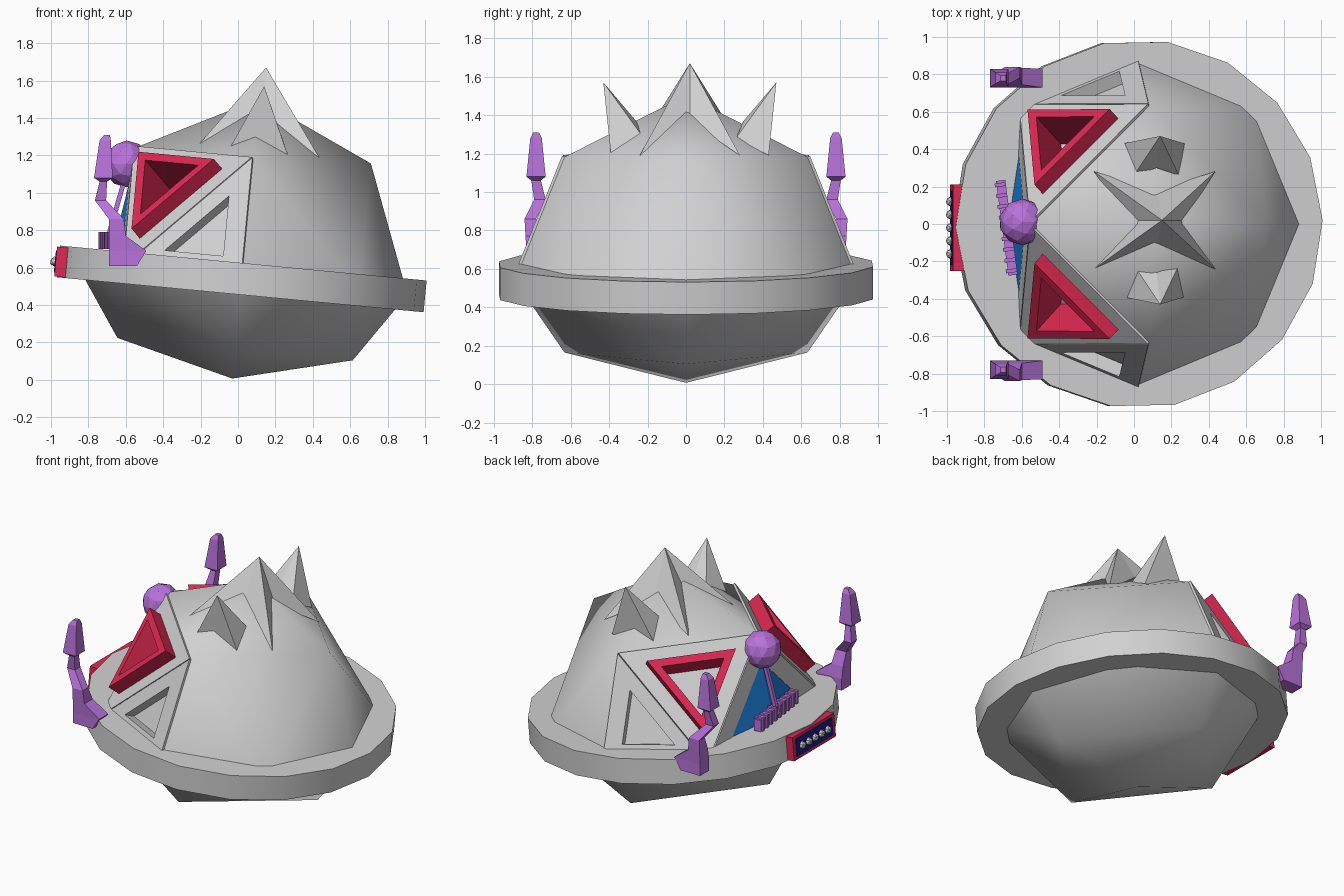
import bpy
import bmesh
from math import cos, sin, pi
from mathutils import Vector, Matrix

default_cube = bpy.data.objects.get("Cube")
if default_cube:
    bpy.data.objects.remove(default_cube, do_unlink=True)


def material(name, red, green, blue):
    mat = bpy.data.materials.new(name)
    mat.use_nodes = True
    mat.diffuse_color = (red, green, blue, 1)
    shader = mat.node_tree.nodes["Principled BSDF"]
    shader.inputs["Base Color"].default_value = (red, green, blue, 1)
    shader.inputs["Roughness"].default_value = 0.6
    return mat


GREY = material("hull grey", 0.64, 0.64, 0.64)
RED = material("trim red", 0.72, 0.022, 0.085)
PURPLE = material("limb purple", 0.49, 0.17, 0.71)
BLUE = material("window blue", 0.012, 0.22, 0.72)
NAVY = material("badge navy", 0.012, 0.012, 0.25)

# The whole hull leans about the y axis
TILT = Matrix.Translation((0.02, 0, 0.54)) @ Matrix.Rotation(0.095, 4, "Y")
CENTRE = TILT.translation


def build(name, verts, faces, mats, smooth=False, fix=True):
    """Make an object from points and faces."""
    mesh = bpy.data.meshes.new(name)
    mesh.from_pydata([tuple(v) for v in verts], [], faces)
    if fix:
        bm = bmesh.new()
        bm.from_mesh(mesh)
        bmesh.ops.recalc_face_normals(bm, faces=bm.faces)
        bm.to_mesh(mesh)
        bm.free()
    for mat in mats:
        mesh.materials.append(mat)
    for poly in mesh.polygons:
        poly.use_smooth = smooth
    obj = bpy.data.objects.new(name, mesh)
    bpy.context.collection.objects.link(obj)
    return obj


def from_bmesh(name, bm, mat):
    mesh = bpy.data.meshes.new(name)
    bm.to_mesh(mesh)
    bm.free()
    mesh.materials.append(mat)
    obj = bpy.data.objects.new(name, mesh)
    bpy.context.collection.objects.link(obj)
    return obj


def box(name, centre, size, mat, yaw=0.0, pitch=0.0):
    bm = bmesh.new()
    place = (Matrix.Translation(centre) @ Matrix.Rotation(yaw, 4, "Z")
             @ Matrix.Rotation(pitch, 4, "Y") @ Matrix.Diagonal((*size, 1)))
    bmesh.ops.create_cube(bm, size=1, matrix=place)
    return from_bmesh(name, bm, mat)


def ball(name, centre, radius, mat, detail=1):
    bm = bmesh.new()
    bmesh.ops.create_icosphere(bm, subdivisions=detail, radius=radius,
                               matrix=Matrix.Translation(centre))
    return from_bmesh(name, bm, mat)


def hull_ring(radius, height):
    return [TILT @ Vector((radius * cos(k * pi / 4), radius * sin(k * pi / 4), height))
            for k in range(8)]


def hull_half(name, ring, pole, quarters):
    """Half of a subdivided octahedron; only the given quarters get side faces."""
    verts = equator + ring + [TILT @ Vector((0, 0, pole))]
    faces = []
    for a in range(0, 8, 2):
        mid, b = a + 1, (a + 2) % 8
        faces.append((8 + a, 8 + b, 16))
        if a in quarters:
            faces += [(8 + b, 8 + a, mid), (a, mid, 8 + a), (mid, b, 8 + b)]
    build(name, verts, faces, [GREY], smooth=True)


def panel(name, points, outer, inner, base, top, floor, mats):
    """Raised frame around a sunken floor; floor uses the last material."""
    points = [Vector(p) for p in points]
    count = len(points)
    mid = sum(points, Vector()) / count
    normal = sum(((points[i] - mid).cross(points[(i + 1) % count] - mid)
                  for i in range(count)), Vector()).normalized()
    if normal.dot(mid - CENTRE) < 0:
        normal.negate()
        points.reverse()
    verts = []
    for scale, lift in ((outer, base), (outer, top), (inner, top), (inner, floor)):
        verts += [mid + (p - mid) * scale + normal * lift for p in points]
    faces = [(r * count + j, r * count + (j + 1) % count,
              (r + 1) * count + (j + 1) % count, (r + 1) * count + j)
             for r in range(3) for j in range(count)]
    sides = len(faces)
    last = 3 * count
    tip = max(range(count), key=lambda i: points[i].z)
    faces += [(last + tip, last + (tip + i) % count, last + (tip + i + 1) % count)
              for i in range(1, count - 1)]
    obj = build(name, verts, faces, mats, fix=False)
    for poly in obj.data.polygons[sides:]:
        poly.material_index = len(mats) - 1


# Hull: closed bowl below, dome above left open where the face panels go
equator = hull_ring(0.89, 0)
crown = hull_ring(0.632, 0.645)
crown[0].z += 0.035
hull_half("lower_hull", hull_ring(0.632, -0.377), -0.535, (0, 2, 4, 6))
hull_half("upper_hull", crown, 0.966, (0, 6))

# Saucer rim
bm = bmesh.new()
bmesh.ops.create_cone(bm, cap_ends=True, segments=18, radius1=0.985, radius2=0.985,
                      depth=0.17, matrix=TILT @ Matrix.Rotation(pi / 18 + 0.02, 4, "Z"))
rim = from_bmesh("saucer_rim", bm, GREY)
bpy.ops.object.select_all(action="DESELECT")
rim.select_set(True)
bpy.context.view_layer.objects.active = rim
bpy.ops.object.shade_smooth_by_angle(angle=0.5)

# Face panels: side recesses, hollow red eye frames, blue window
for side, mid, low in (("right", 6, 5), ("left", 2, 3)):
    panel(side + "_side_panel", (crown[mid], equator[mid], equator[low]),
          1, 0.5, -0.03, 0.015, -0.06, [GREY])
    eye = (crown[4], crown[mid], equator[low])
    panel(side + "_eye_surround", eye, 1, 0.6, -0.03, 0.015, -0.17, [GREY])
    panel(side + "_eye_frame", eye, 0.64, 0.45, -0.06, 0.10, -0.15, [RED, GREY])
chin = Vector((-0.70, 0, 0.62))
panel("window_panel", (crown[4], equator[3], chin, equator[5]),
      1, 0.62, -0.03, 0.01, 0.007, [GREY, BLUE])

# Central four-pointed crest
star = [Vector((0.15, 0.02, 1.67))]
for k in range(4):
    a = pi / 4 + k * pi / 2
    star.append(Vector((0.11 + 0.46 * cos(a), 0.02 + 0.37 * sin(a), 1.22 - 0.045 * cos(a))))
    a += pi / 4
    star.append(Vector((0.12 + 0.15 * cos(a), 0.02 + 0.16 * sin(a), 1.37)))
build("crest", star, [(0, i + 1, (i + 1) % 8 + 1) for i in range(8)], [GREY])

# Side crests, leaning outwards
for side, s in (("right", -1), ("left", 1)):
    points = [(0.14, s * 0.45, 1.57), (-0.06, s * 0.41, 1.21), (0.27, s * 0.41, 1.19),
              (0.24, s * 0.24, 1.28), (0.12, s * 0.28, 1.37), (0, s * 0.24, 1.30)]
    points = [(x, y + 0.02, z) for x, y, z in points]
    build(side + "_crest", points, [(0, i, i % 5 + 1) for i in range(1, 6)], [GREY])

# Arms: x, y, z, half width, half depth of each square section
ARM = ((-0.615, 0.78, 0.61, 0.075, 0.05), (-0.59, 0.78, 0.69, 0.10, 0.05),
       (-0.645, 0.79, 0.77, 0.045, 0.045), (-0.65, 0.81, 0.86, 0.04, 0.03),
       (-0.735, 0.76, 0.96, 0.03, 0.03), (-0.72, 0.78, 1.06, 0.02, 0.025),
       (-0.72, 0.78, 1.08, 0.05, 0.05), (-0.71, 0.78, 1.28, 0.03, 0.03),
       (-0.70, 0.78, 1.31, 0.015, 0.015))
for side, s in (("right", -1), ("left", 1)):
    verts = [(x + i * hx, s * y + j * hy, z) for x, y, z, hx, hy in ARM
             for i, j in ((-1, -1), (1, -1), (1, 1), (-1, 1))]
    faces = [(r + j, r + (j + 1) % 4, r + 4 + (j + 1) % 4, r + 4 + j)
             for r in range(0, len(verts) - 4, 4) for j in range(4)]
    end = len(verts) - 4
    faces += [(0, 1, 2, 3), (end, end + 1, end + 2, end + 3)]
    build(side + "_arm", verts, faces, [PURPLE])

# Nose ball on a stem above a ribbed mouth bar
ball("nose_ball", (-0.595, 0.01, 1.155), 0.125, PURPLE, detail=2)
box("nose_stem", (-0.65, 0, 0.92), (0.025, 0.025, 0.40), PURPLE, pitch=0.28)
box("mouth_bar", (-0.68, -0.02, 0.74), (0.05, 0.51, 0.08), PURPLE, yaw=0.13)
for i in range(9):
    y = -0.25 + i * 0.0575
    box("mouth_rib", (-0.685 - 0.13 * (y + 0.02), y, 0.745), (0.06, 0.02, 0.09),
        PURPLE, yaw=0.13)

# Badge on the rim: red frame, navy plate, plain studs
box("badge_frame", (-0.945, -0.02, 0.63), (0.06, 0.46, 0.16), RED, pitch=0.095)
box("badge_plate", (-0.975, -0.02, 0.633), (0.008, 0.40, 0.12), NAVY, pitch=0.095)
for i in range(5):
    ball("badge_stud", (-0.98, -0.16 + i * 0.07, 0.633), 0.028, GREY)
